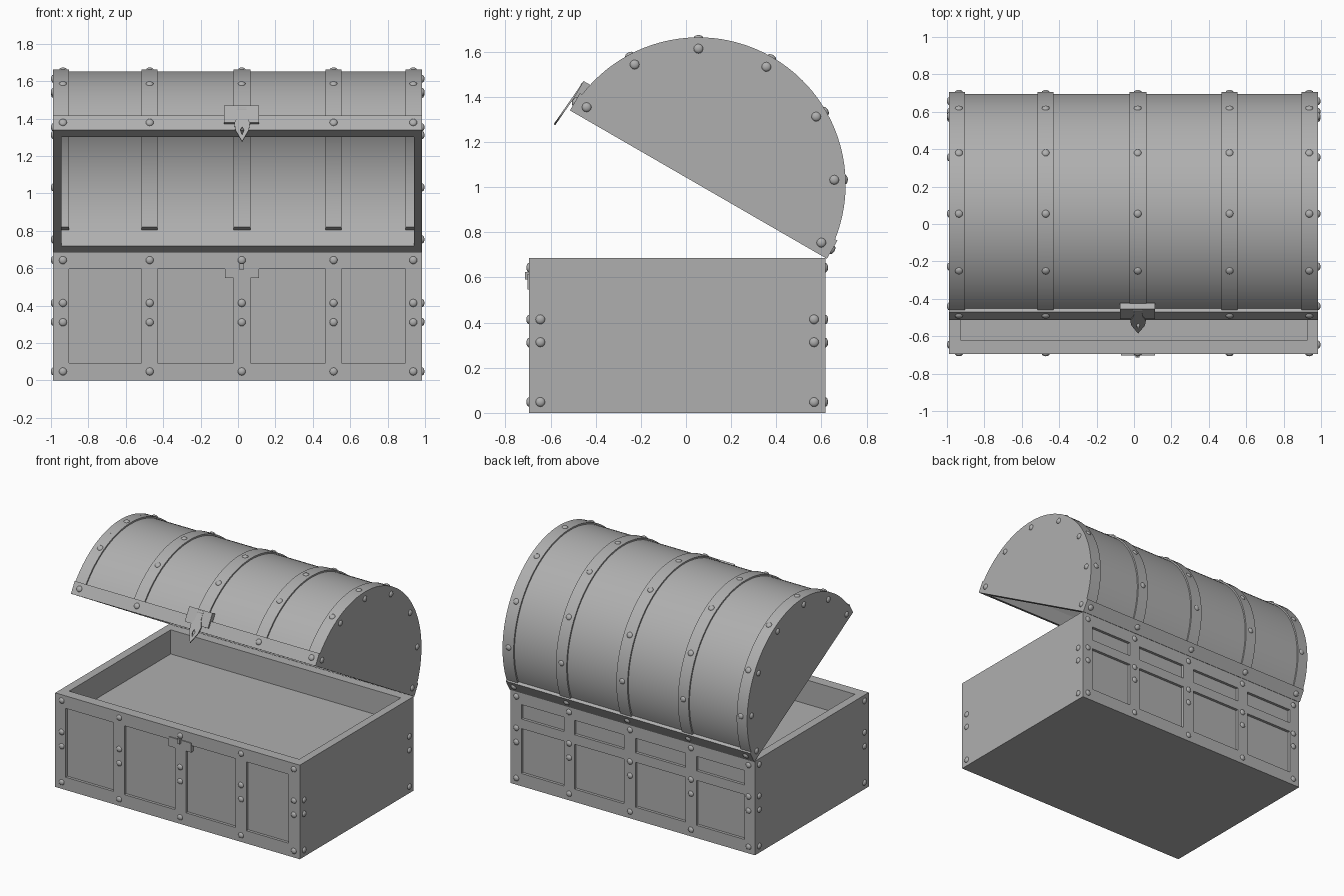
import bpy, bmesh
from math import sin, cos, radians, pi
from mathutils import Matrix, Vector

if "Cube" in bpy.data.objects:
    bpy.data.objects.remove(bpy.data.objects["Cube"])

I = Matrix.Identity(4)
# Open lid frame: local y = depth, z = height above the lid's base plane
LID = Matrix.Translation((0, 0.055, 1.011)) @ Matrix.Rotation(radians(-30), 4, 'X')
X0, X1 = -0.988, 0.985
STRAPS = [(X0, -0.904), (-0.516, -0.430), (-0.023, 0.067), (0.468, 0.554), (0.896, X1)]
RIVET_X = [-0.936, -0.472, 0.020, 0.511, 0.937]
GREY = bpy.data.materials.new("dark_grey")
GREY.diffuse_color = (0.43, 0.43, 0.43, 1)
GREY.use_nodes = True
GREY.node_tree.nodes["Principled BSDF"].inputs["Base Color"].default_value = GREY.diffuse_color


def finish(name, bm, mat=I, smooth=False):
    bmesh.ops.recalc_face_normals(bm, faces=bm.faces)
    me = bpy.data.meshes.new(name)
    bm.to_mesh(me)
    bm.free()
    me.materials.append(GREY)
    ob = bpy.data.objects.new(name, me)
    bpy.context.collection.objects.link(ob)
    ob.matrix_world = mat
    if smooth:
        bpy.ops.object.select_all(action='DESELECT')
        ob.select_set(True)
        bpy.context.view_layer.objects.active = ob
        bpy.ops.object.shade_smooth_by_angle(angle=radians(30))
    return ob


def box(name, x, y, z, mat=I):
    bm = bmesh.new()
    c = [(a + b) / 2 for a, b in (x, y, z)]
    s = [b - a for a, b in (x, y, z)]
    bmesh.ops.create_cube(bm, size=1, matrix=Matrix.Translation(c) @ Matrix.Diagonal((*s, 1)))
    return finish(name, bm, mat)


def prism(name, pts, x, mat=I):
    """Extrude a (y, z) outline along x."""
    bm = bmesh.new()
    f = bm.faces.new([bm.verts.new((x[0], p[0], p[1])) for p in pts])
    r = bmesh.ops.extrude_face_region(bm, geom=[f])
    bmesh.ops.translate(bm, verts=[v for v in r['geom'] if isinstance(v, bmesh.types.BMVert)],
                        vec=(x[1] - x[0], 0, 0))
    return finish(name, bm, mat, True)


def arc(r, a0, a1, n=48):
    return [(-r * cos(radians(a0 + (a1 - a0) * i / n)), r * sin(radians(a0 + (a1 - a0) * i / n)))
            for i in range(n + 1)]


def shell(name, r0, r1, a, x):
    """Curved sheet between two radii, built from quads."""
    bm = bmesh.new()
    rings = []
    for i in range(49):
        t = radians(a + (180 - 2 * a) * i / 48)
        rings.append([bm.verts.new((xx, -r * cos(t), r * sin(t)))
                      for xx, r in ((x[0], r0), (x[1], r0), (x[1], r1), (x[0], r1))])
    for p, q in zip(rings, rings[1:]):
        for k in range(4):
            bm.faces.new((p[k], p[(k + 1) % 4], q[(k + 1) % 4], q[k]))
    bm.faces.new(rings[0])
    bm.faces.new(rings[-1])
    return finish(name, bm, LID, True)


# Body: core with floor, upper walls, rim rails
FULL, YB = (X0, X1), (-0.675, 0.597)
box("body_core", FULL, YB, (0, 0.51))
box("wall_front", FULL, (-0.675, -0.62), (0.51, 0.595))
box("wall_back", FULL, (0.55, 0.597), (0.51, 0.595))
for side, x in (("left", (X0, -0.928)), ("right", (0.928, X1))):
    box("wall_" + side, x, YB, (0.51, 0.595))
    box("rim_" + side, x, (-0.62, 0.55), (0.595, 0.686))
box("rim_front", FULL, (-0.695, -0.62), (0.595, 0.686))
box("rim_back", FULL, (0.55, 0.617), (0.595, 0.686))

# Raised frames around the front and back panels
for side, y in (("front", (-0.695, -0.675)), ("back", (0.597, 0.617))):
    box("bottom_rail_" + side, FULL, y, (0, 0.093))
    for i, x in enumerate(STRAPS):
        box(f"post_{side}_{i}", x, y, (0.093, 0.595))
box("middle_rail_back", FULL, (0.597, 0.617), (0.42, 0.49))

# Lid: base rim, curved panel, end caps, outer straps and inner ribs
box("lid_rim_front", FULL, (-0.657, -0.582), (0, 0.088), LID)
box("lid_rim_back", FULL, (0.582, 0.657), (0, 0.093), LID)
shell("lid_panel", 0.59, 0.641, 7.5, (X0 + 0.02, X1 - 0.02))
for side, x in (("left", (X0, -0.945)), ("right", (0.941, X1))):
    prism("lid_end_" + side, arc(0.652, 0, 180), x, LID)
for i, x in enumerate(STRAPS):
    shell(f"lid_strap_{i}", 0.61, 0.652, 7.5, x)
    inner = (max(x[0], -0.96), min(x[1], 0.955))
    shell(f"lid_rib_{i}", 0.55, 0.60, 9.6, inner)

# Rivets
bm = bmesh.new()


def rivet(pos, normal, mat=I):
    rot = Vector(normal).to_track_quat('Z', 'Y').to_matrix().to_4x4()
    bmesh.ops.create_uvsphere(bm, u_segments=12, v_segments=8, radius=0.021,
                              matrix=mat @ Matrix.Translation(pos) @ rot @ Matrix.Diagonal((1, 1, 0.58, 1)))


for y, n in ((-0.695, -1), (0.617, 1)):
    for x in RIVET_X:
        for z in (0.048, 0.311, 0.414, 0.643):
            rivet((x, y, z), (0, n, 0))
for x, n in ((X0, -1), (X1, 1)):
    for y in (-0.645, 0.567):
        for z in (0.048, 0.313, 0.414) + ((0.643,) if n < 0 else ()):
            rivet((x, y, z), (n, 0, 0))
    for a in (4.7, 32, 60, 90, 120, 148, 175.3):
        rivet((x, -0.602 * cos(radians(a)), 0.602 * sin(radians(a))), (n, 0, 0), LID)
for i, x in enumerate(RIVET_X):
    for a in (32, 60, 90, 120, 148):
        d = Vector((0, -cos(radians(a)), sin(radians(a))))
        rivet(d * 0.65 + Vector((x, 0, 0)), d, LID)
    rivet((x, 0.657, 0.046), (0, 1, 0), LID)
    if i != 2:
        rivet((x, -0.657, 0.046), (0, -1, 0), LID)
finish("rivets", bm, I, True)

# Lock: lid plate, hinge pin, body plate and staple
box("lid_lock_plate", (-0.075, 0.112), (-0.67, -0.635), (0.037, 0.143), LID)
prism("hasp_pin", [(-0.453 + 0.014 * cos(k * pi / 8), 1.45 + 0.014 * sin(k * pi / 8)) for k in range(16)],
      (-0.005, 0.045))
box("body_lock_plate", (-0.07, 0.112), (-0.702, -0.672), (0.547, 0.615))
box("lock_staple", (0.008, 0.030), (-0.714, -0.69), (0.59, 0.625))

# Pointed hasp with a slot, swung out from the lid
cu = bpy.data.curves.new("hasp", 'CURVE')
cu.dimensions, cu.fill_mode, cu.extrude = '2D', 'BOTH', 0.004
cu.materials.append(GREY)
outline = [(-0.018, 0.01), (0.018, 0.01), (0.024, -0.06), (0.042, -0.10), (0.036, -0.145), (0, -0.22),
           (-0.036, -0.145), (-0.042, -0.10), (-0.024, -0.06)]
slot = [(0, -0.125), (0.010, -0.145), (0, -0.178), (-0.010, -0.145)]
for pts in (outline, slot):
    sp = cu.splines.new('POLY')
    sp.points.add(len(pts) - 1)
    for p, q in zip(sp.points, pts):
        p.co = (*q, 0, 1)
    sp.use_cyclic_u = True
hasp = bpy.data.objects.new("hasp", cu)
bpy.context.collection.objects.link(hasp)
hasp.matrix_world = Matrix.Translation((0.022, -0.457, 1.457)) @ Matrix.Rotation(radians(55.2), 4, 'X')
bpy.ops.object.select_all(action='DESELECT')
hasp.select_set(True)
bpy.context.view_layer.objects.active = hasp
bpy.ops.object.convert(target='MESH')
